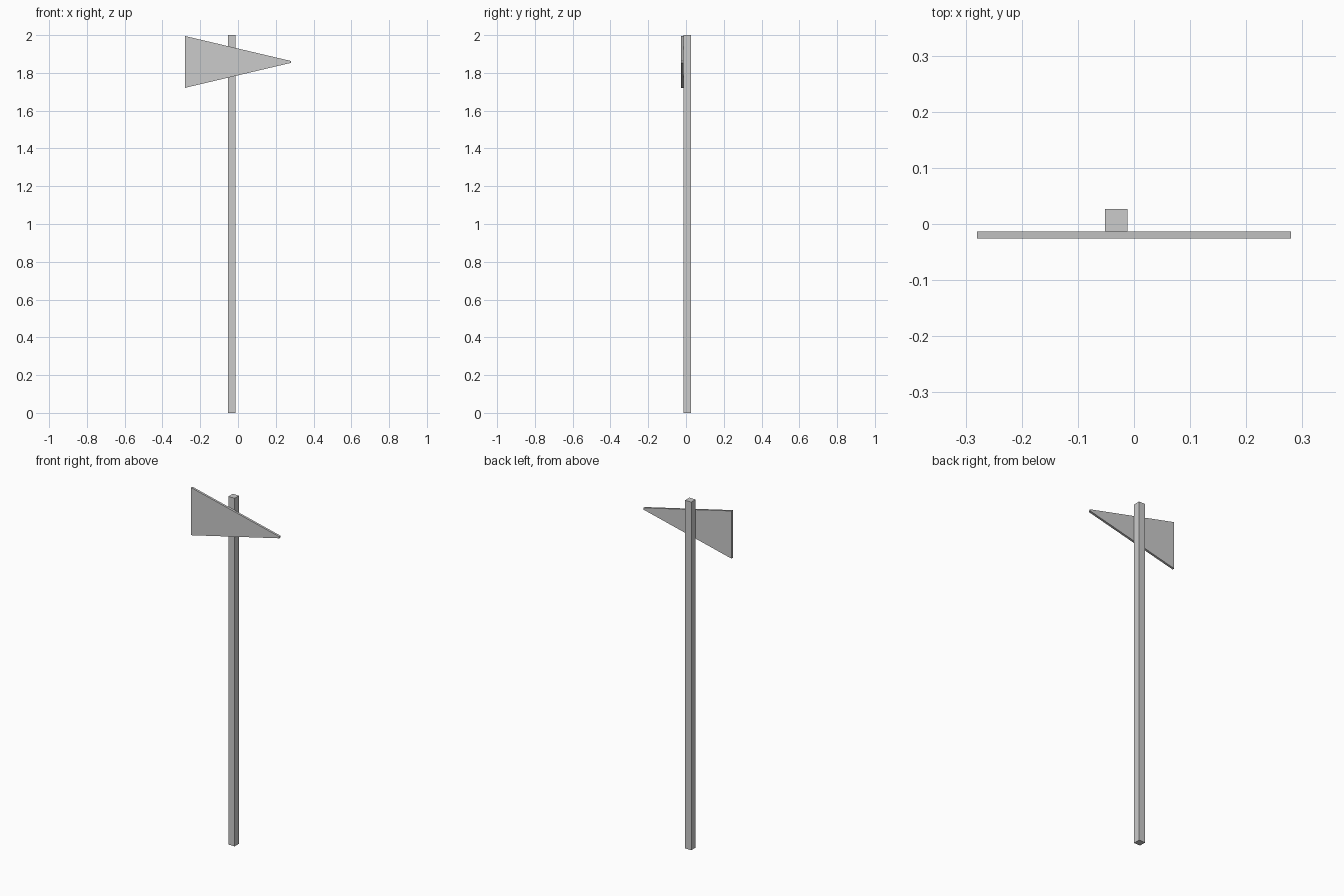
import bpy

if "Cube" in bpy.data.objects:
    bpy.data.objects.remove(bpy.data.objects["Cube"])


def prism(name, profile, y0, y1):
    """Extrude an (x, z) outline from y0 to y1."""
    n = len(profile)
    verts = [(x, y, z) for y in (y0, y1) for x, z in profile]
    faces = [tuple(range(n)), tuple(range(2 * n - 1, n - 1, -1))]
    for i in range(n):
        j = (i + 1) % n
        faces.append((j, i, i + n, j + n))
    mesh = bpy.data.meshes.new(name)
    mesh.from_pydata(verts, [], faces)
    obj = bpy.data.objects.new(name, mesh)
    bpy.context.collection.objects.link(obj)
    return obj


# Square post standing on the ground
prism("post", [(-0.052, 0), (-0.012, 0), (-0.012, 2), (-0.052, 2)], -0.0135, 0.0265)

# Tapered pointer board with a slightly blunt tip, fixed to the post's front
prism("pointer_board",
      [(-0.28, 1.721), (0.28, 1.853), (0.28, 1.863), (-0.28, 1.995)],
      -0.0262, -0.0135)
